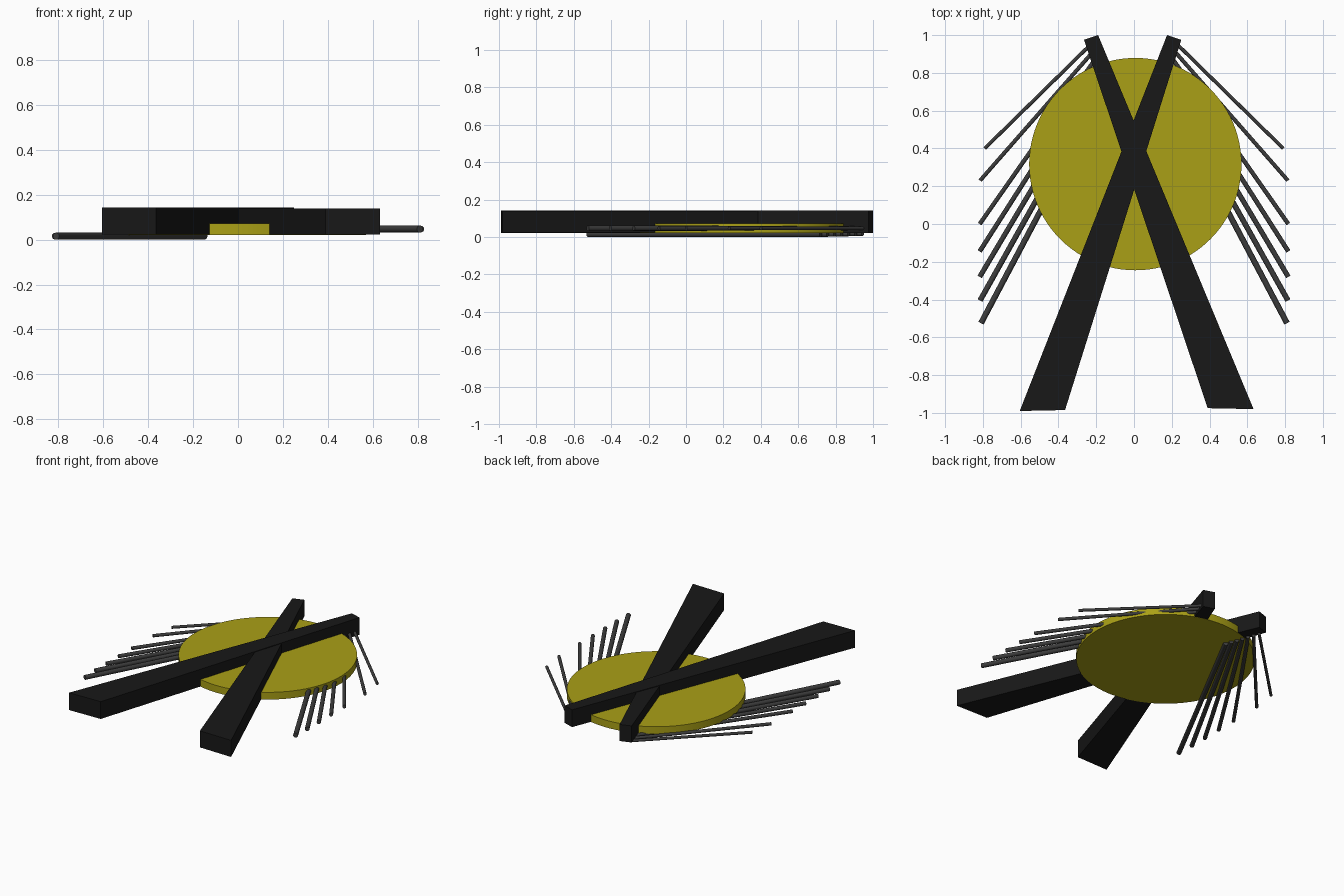
import bpy, bmesh, math
from mathutils import Vector

if "Cube" in bpy.data.objects:
    bpy.data.objects.remove(bpy.data.objects["Cube"])


def material(name, rgb):
    m = bpy.data.materials.new(name)
    m.diffuse_color = (*rgb, 1)
    m.use_nodes = True
    m.node_tree.nodes["Principled BSDF"].inputs["Base Color"].default_value = m.diffuse_color
    return m


BLACK = material("black", (0.009, 0.009, 0.009))
GREY = material("dark_grey", (0.045, 0.045, 0.045))
YELLOW = material("yellow", (0.40, 0.35, 0.008))


def smooth(ob):
    bpy.ops.object.select_all(action='DESELECT')
    ob.select_set(True)
    bpy.context.view_layer.objects.active = ob
    bpy.ops.object.shade_smooth_by_angle(angle=math.radians(35))


def beam(name, outline, z0, z1):
    """Tapered plank: four-point outline extruded upwards."""
    bm = bmesh.new()
    face = bm.faces.new([bm.verts.new((x, y, z0)) for x, y in outline])
    top = bmesh.ops.extrude_face_region(bm, geom=[face])["geom"]
    verts = [v for v in top if isinstance(v, bmesh.types.BMVert)]
    bmesh.ops.translate(bm, verts=verts, vec=(0, 0, z1 - z0))
    bmesh.ops.recalc_face_normals(bm, faces=bm.faces)
    me = bpy.data.meshes.new(name)
    bm.to_mesh(me)
    bm.free()
    ob = bpy.data.objects.new(name, me)
    bpy.context.collection.objects.link(ob)
    me.materials.append(BLACK)


def rod(name, a, b, radius):
    """Round stick between two points."""
    a, b = Vector(a), Vector(b)
    bpy.ops.mesh.primitive_cylinder_add(vertices=24, radius=radius,
                                        depth=(b - a).length, location=(a + b) / 2)
    ob = bpy.context.object
    ob.name = name
    ob.rotation_euler = (b - a).to_track_quat('Z', 'Y').to_euler()
    ob.data.materials.append(GREY)
    smooth(ob)


# Round yellow plate
bpy.ops.mesh.primitive_cylinder_add(vertices=96, radius=0.562, depth=0.05,
                                    location=(0.007, 0.317, 0.046))
disc = bpy.context.object
disc.name = "round_plate"
disc.data.materials.append(YELLOW)
smooth(disc)

# Two crossed, tapering beams
beam("left_beam", [(-0.605, -0.99), (-0.365, -0.985), (0.25, 0.975), (0.175, 1.0)],
     0.022, 0.142)
beam("right_beam", [(0.39, -0.975), (0.633, -0.98), (-0.19, 1.0), (-0.265, 0.975)],
     0.023, 0.138)

# Fan of seven rods on each side; the left fan lies lower
outer = [(0.79, 0.40), (0.815, 0.23), (0.817, 0.0), (0.817, -0.145),
         (0.817, -0.28), (0.815, -0.405), (0.81, -0.525)]
for side, sx, z in (("left", -1, 0.0155), ("right", 1, 0.047)):
    for i, (x, y) in enumerate(outer):
        t = i / 6
        inner = (sx * (0.235 - 0.085 * t), 0.945 - 0.225 * t, z)
        rod(f"{side}_rod_{i + 1}", (sx * x, y, z), inner, 0.0095 + 0.006 * t)
